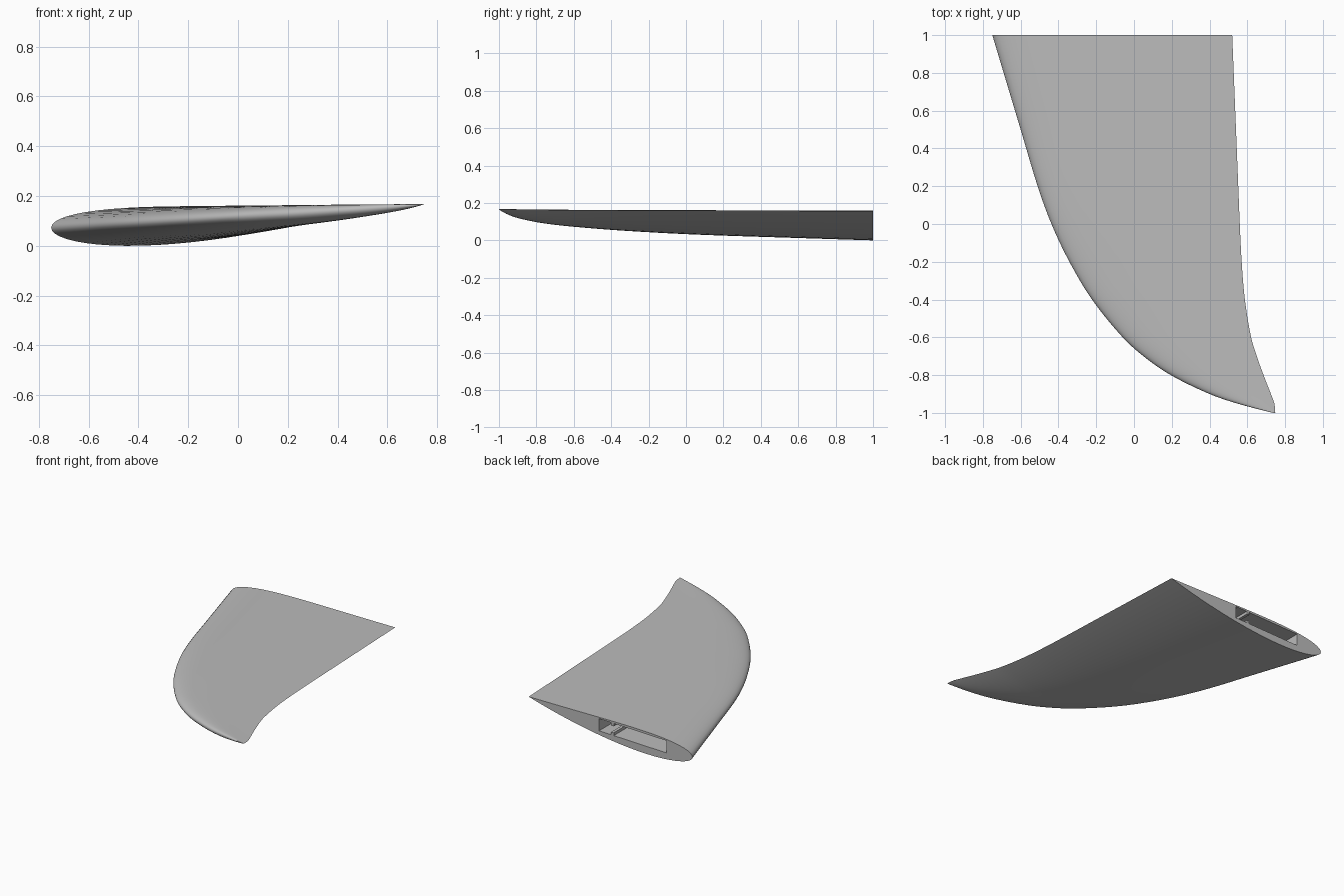
import bpy, bmesh, math

if "Cube" in bpy.data.objects:
    bpy.data.objects.remove(bpy.data.objects["Cube"])

# Planform stations: y, leading edge x, trailing edge x
PLAN = [(1, -.75, .52), (.5, -.60, .54), (.2, -.51, .552), (0, -.437, .56),
        (-.2, -.342, .57), (-.4, -.222, .587), (-.6, -.06, .62), (-.7, .05, .65),
        (-.8, .195, .686), (-.9, .40, .725), (-.95, .545, .743), (-1, .735, .748)]
SECTIONS, HALF = 56, 28


def slope(i, k):
    a, b = PLAN[max(i - 1, 0)], PLAN[min(i + 1, len(PLAN) - 1)]
    return (b[k] - a[k]) / (b[0] - a[0])


def edge_x(y, k):
    """Smooth cubic interpolation of one planform edge."""
    i = next((j for j in range(len(PLAN) - 1) if y >= PLAN[j + 1][0]), len(PLAN) - 2)
    h = PLAN[i + 1][0] - PLAN[i][0]
    t = (y - PLAN[i][0]) / h
    return ((2*t**3 - 3*t*t + 1) * PLAN[i][k] + (t**3 - 2*t*t + t) * h * slope(i, k)
            + (3*t*t - 2*t**3) * PLAN[i + 1][k] + (t**3 - t*t) * h * slope(i + 1, k))


def foil(u, side):
    """Drooped aerofoil: height below the trailing edge in units of depth."""
    half = 4.1 * (.2969 * math.sqrt(u) - .126 * u - .3516 * u**2 + .2843 * u**3 - .1036 * u**4) * 2
    return -.53 * (1 - u**2.2) + side * half * .59


def make_object(name, bm):
    bmesh.ops.recalc_face_normals(bm, faces=bm.faces[:])
    me = bpy.data.meshes.new(name)
    bm.to_mesh(me)
    bm.free()
    ob = bpy.data.objects.new(name, me)
    bpy.context.collection.objects.link(ob)
    return ob


# Closed loop of the aerofoil: trailing edge, over the top, nose, back underneath
us = [(1 - math.cos(math.pi * i / HALF)) / 2 for i in range(HALF + 1)]
loop = [(u, 1) for u in reversed(us)] + [(u, -1) for u in us[1:-1]]

# Fin blade: lofted sections, closer together towards the tip
bm = bmesh.new()
rings = []
for s in range(SECTIONS + 1):
    y = -1 + 2 * (1 - s / SECTIONS) ** 1.6
    le, te = edge_x(y, 1), edge_x(y, 2)
    chord = max(te - le, .01)
    depth = .16 * (chord / 1.27) ** .9
    z_te = .166 + .0025 * (1 - y) + .005 * max(0, -y) ** 3
    rings.append([bm.verts.new((le + u * chord, y,
                                z_te + depth * (foil(u, d) if 0 < u < 1 else -.53 * (1 - u))))
                  for u, d in loop])
n = len(loop)
for a, b in zip(rings, rings[1:]):
    for i in range(n):
        j = (i + 1) % n
        bm.faces.new((a[i], a[j], b[j], b[i]))
bm.faces.new(rings[0])
bm.faces.new(rings[-1])
low = min(v.co.z for v in bm.verts)
bmesh.ops.translate(bm, verts=bm.verts[:], vec=(0, 0, -low))
fin = make_object("fin_blade", bm)

# Root socket cutter: slanted slot with a small rib on its floor and ceiling
def slot_z(x, top):
    return (.149 if top else .064) + .029 * (x + .026)

bm = bmesh.new()
xs = [-.548, -.14, -.14, -.12, -.12, -.026]
lift = [0, 0, .02, .02, 0, 0]
outline = [(x, slot_z(x, False) + l) for x, l in zip(xs, lift)]
outline += [(x, slot_z(x, True) - l) for x, l in reversed(list(zip(xs, lift)))]
face = bm.faces.new([bm.verts.new((x, 1.05, z)) for x, z in outline])
ext = bmesh.ops.extrude_face_region(bm, geom=[face])
bmesh.ops.translate(bm, vec=(0, -.3, 0),
                    verts=[g for g in ext["geom"] if isinstance(g, bmesh.types.BMVert)])
cutter = make_object("socket_cutter", bm)
cutter.hide_render = True

cut = fin.modifiers.new("socket", 'BOOLEAN')
cut.operation, cut.solver, cut.object = 'DIFFERENCE', 'EXACT', cutter
bpy.context.view_layer.objects.active = fin
fin.select_set(True)
bpy.ops.object.modifier_apply(modifier=cut.name)
bpy.data.objects.remove(cutter)

# Single grey finish
grey = bpy.data.materials.new("grey")
grey.diffuse_color = (.5, .5, .5, 1)
grey.use_nodes = True
grey.node_tree.nodes["Principled BSDF"].inputs["Base Color"].default_value = grey.diffuse_color
fin.data.materials.clear()
fin.data.materials.append(grey)
bpy.ops.object.shade_smooth_by_angle(angle=math.radians(35))
